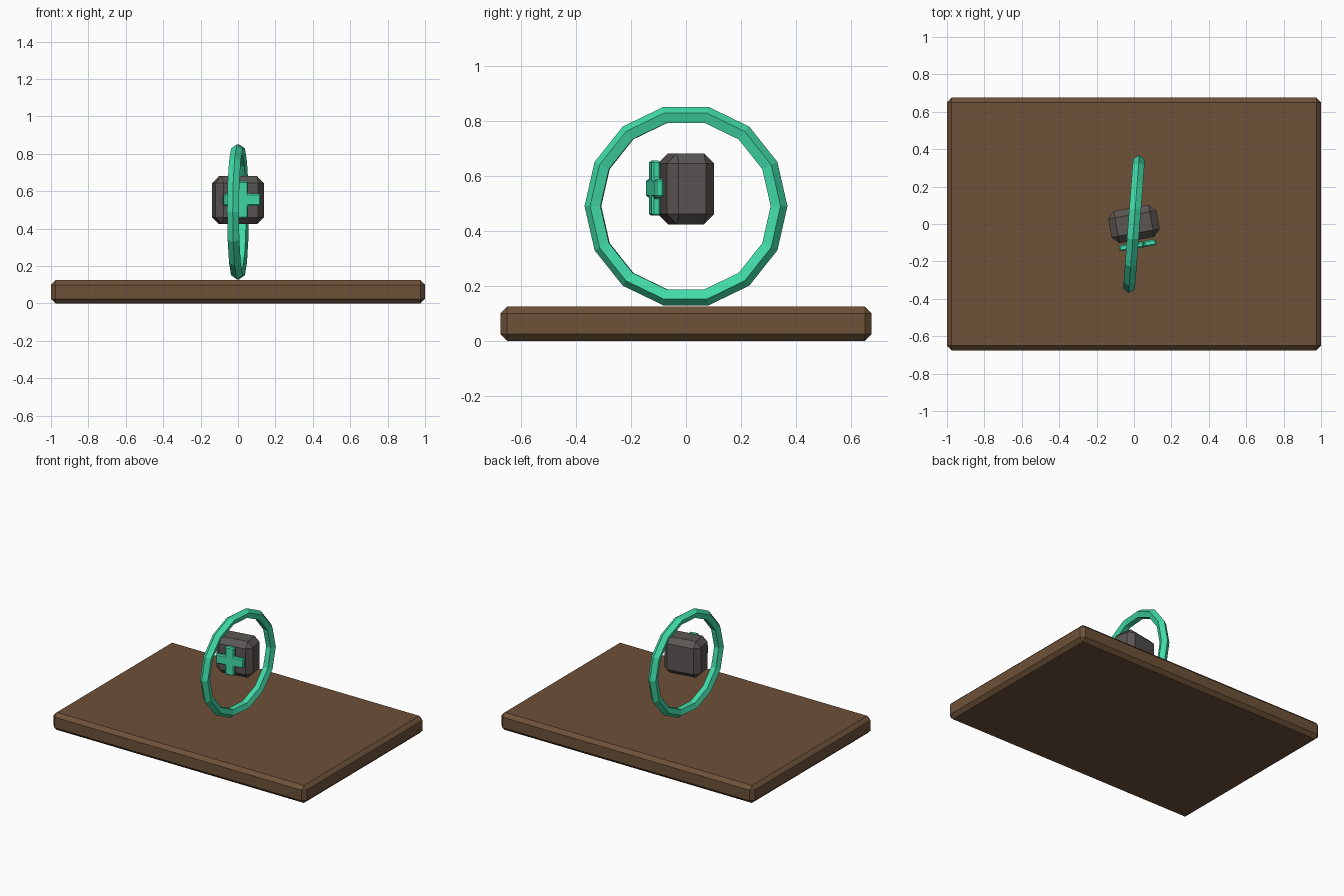
import bpy, bmesh, math

if "Cube" in bpy.data.objects:
    bpy.data.objects.remove(bpy.data.objects["Cube"])


def material(name, rgb):
    m = bpy.data.materials.new(name)
    m.diffuse_color = (*rgb, 1)
    m.use_nodes = True
    m.node_tree.nodes["Principled BSDF"].inputs["Base Color"].default_value = m.diffuse_color
    return m


BROWN = material("wood_brown", (0.155, 0.083, 0.040))
GREY = material("dark_grey", (0.102, 0.093, 0.088))
TEAL = material("teal_green", (0.054, 0.72, 0.40))


def finish(name, bm, mat, loc, turn=0.0, bevel=0.0):
    bmesh.ops.recalc_face_normals(bm, faces=bm.faces[:])
    mesh = bpy.data.meshes.new(name)
    bm.to_mesh(mesh)
    bm.free()
    mesh.materials.append(mat)
    ob = bpy.data.objects.new(name, mesh)
    bpy.context.collection.objects.link(ob)
    ob.location = loc
    ob.rotation_euler.z = math.radians(turn)
    if bevel:
        mod = ob.modifiers.new("Chamfer", "BEVEL")
        mod.width = bevel
        mod.segments = 1
        mod.limit_method = 'ANGLE'
    return ob


def box(name, size, mat, loc, turn, bevel):
    bm = bmesh.new()
    bmesh.ops.create_cube(bm, size=1)
    bmesh.ops.scale(bm, vec=size, verts=bm.verts)
    return finish(name, bm, mat, loc, turn, bevel)


def ring(name, major, minor, steps, sides, mat, loc, turn):
    # upright ring around the x axis, five-sided section with a ridge outside
    bm = bmesh.new()
    loops = []
    for i in range(steps):
        a = math.tau * i / steps
        loop = []
        for j in range(sides):
            b = math.tau * j / sides
            r = major + minor * math.cos(b)
            loop.append(bm.verts.new((minor * math.sin(b), r * math.cos(a), r * math.sin(a))))
        loops.append(loop)
    for i in range(steps):
        p, q = loops[i], loops[(i + 1) % steps]
        for j in range(sides):
            k = (j + 1) % sides
            bm.faces.new((p[j], p[k], q[k], q[j]))
    return finish(name, bm, mat, loc, turn)


def cross(name, reach, half, depth, mat, loc, turn, bevel):
    # plus-shaped outline built by quarter turns, extruded along y
    pts = []
    for q in range(4):
        c, s = [(1, 0), (0, 1), (-1, 0), (0, -1)][q]
        for x, z in ((reach, -half), (reach, half), (half, half)):
            pts.append((x * c - z * s, x * s + z * c))
    bm = bmesh.new()
    face = bm.faces.new([bm.verts.new((x, -depth / 2, z)) for x, z in pts])
    ext = bmesh.ops.extrude_face_region(bm, geom=[face], use_keep_orig=True)
    moved = [v for v in ext["geom"] if isinstance(v, bmesh.types.BMVert)]
    bmesh.ops.translate(bm, vec=(0, depth, 0), verts=moved)
    return finish(name, bm, mat, loc, turn, bevel)


# Base slab
box("base_slab", (2.0, 1.35, 0.125), BROWN, (0, 0, 0.0625), 0, 0.025)

# Chamfered block floating inside the ring
box("block", (0.262, 0.174, 0.258), GREY, (0, 0, 0.553), 10, 0.037)

# Plus sign in front of the block
t = math.radians(10)
cross("plus_sign", 0.10, 0.033, 0.033, TEAL,
      (0.115 * math.sin(t), -0.115 * math.cos(t), 0.555), 10, 0.007)

# Upright ring
ring("ring", 0.337, 0.033, 14, 5, TEAL, (0, 0, 0.49), -4.4)
